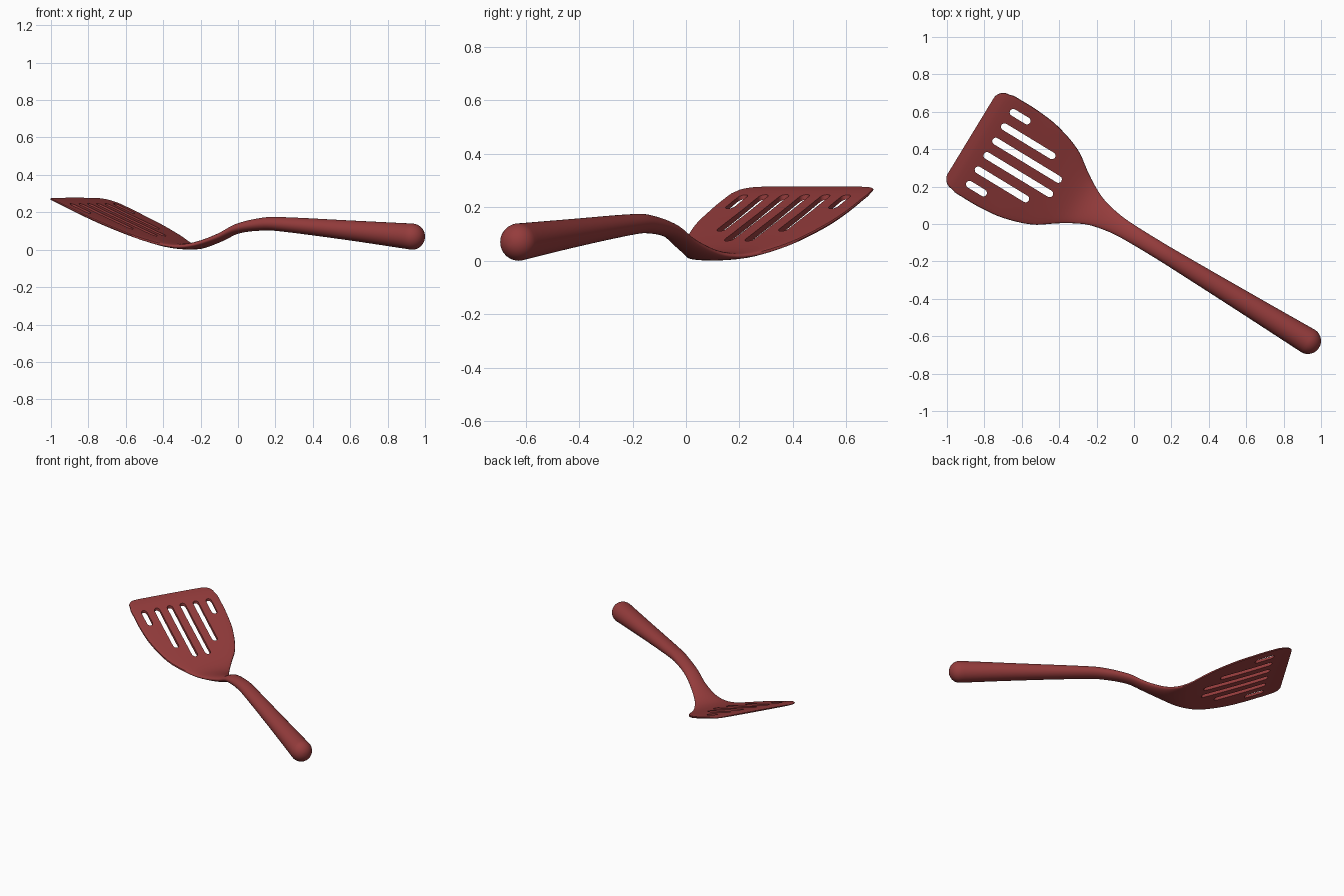
import bpy, bmesh, math
from mathutils import Vector

if "Cube" in bpy.data.objects:
    bpy.data.objects.remove(bpy.data.objects["Cube"])

ANG = math.radians(31.3)
U = Vector((-math.cos(ANG), math.sin(ANG), 0))   # handle -> blade
V = Vector((math.sin(ANG), math.cos(ANG), 0))    # across the blade
ORIGIN = Vector((0.93, -0.625, 0))               # centre of handle end


def place(s, t, z):
    return ORIGIN + U * s + V * t + Vector((0, 0, z))


# stations: distance, half width, centre height, half thickness, edge exponent
KEYS = [
    (0.00, .070, .070, .070, 1.0),
    (0.40, .058, .104, .053, 1.0),
    (0.80, .048, .135, .039, 1.0),
    (0.92, .046, .138, .035, 1.0),
    (1.09, .047, .113, .027, 1.0),
    (1.20, .053, .066, .023, 1.0),
    (1.32, .078, .027, .020, 0.9),
    (1.40, .115, .017, .016, 0.7),
    (1.47, .158, .027, .014, 0.5),
    (1.58, .233, .066, .012, 0.4),
    (1.735, .285, .128, .012, 0.35),
    (1.86, .301, .179, .011, 0.35),
    (1.975, .303, .228, .010, 0.35),
    (2.05, .295, .257, .008, 0.35),
    (2.11, .235, .274, .004, 0.35),
]


def sample(s):
    # smooth cubic interpolation between stations
    i = max(k for k in range(len(KEYS) - 1) if KEYS[k][0] <= s + 1e-9)

    def slope(k, c):
        a, b = KEYS[max(k - 1, 0)], KEYS[min(k + 1, len(KEYS) - 1)]
        return (b[c] - a[c]) / (b[0] - a[0])
    d = KEYS[i + 1][0] - KEYS[i][0]
    x = (s - KEYS[i][0]) / d
    return [(2*x**3 - 3*x*x + 1) * KEYS[i][c] + (x**3 - 2*x*x + x) * d * slope(i, c)
            + (3*x*x - 2*x**3) * KEYS[i + 1][c] + (x**3 - x*x) * d * slope(i + 1, c)
            for c in range(1, 5)]


stations = []
# round handle end
for k in range(1, 10):
    a = math.pi / 2 * k / 10
    r = .07 * math.sin(a)
    stations.append((-.07 * math.cos(a), r, .07, r, 1.0))
# handle, neck and blade
for k in range(84):
    s = 2.05 * k / 84
    stations.append((s, *sample(s)))
# rounded tip corners
for k in range(11):
    a = math.pi / 2 * k / 10
    s = 2.05 + .06 * math.sin(a)
    w, z, h, q = sample(min(s, 2.1099))
    stations.append((s, .235 + .06 * math.cos(a), z, h, q))

# body loft
N = 48
bm = bmesh.new()
rings = []
for s, w, z, h, q in stations:
    ring = []
    for j in range(N):
        a = 2 * math.pi * j / N
        sn = math.sin(a)
        ring.append(bm.verts.new(place(
            s, w * math.cos(a), z + h * math.copysign(abs(sn) ** q if abs(sn) > 1e-6 else 0, sn))))
    rings.append(ring)
for r0, r1 in zip(rings, rings[1:]):
    for j in range(N):
        bm.faces.new((r0[j], r0[(j + 1) % N], r1[(j + 1) % N], r1[j]))
bm.faces.new(rings[0])
bm.faces.new(rings[-1])
bmesh.ops.recalc_face_normals(bm, faces=bm.faces)


def make_object(name, bm):
    me = bpy.data.meshes.new(name)
    bm.to_mesh(me)
    bm.free()
    ob = bpy.data.objects.new(name, me)
    bpy.context.collection.objects.link(ob)
    return ob


spatula = make_object("slotted_spatula", bm)

# slot cutters, mirrored across the blade axis
bm = bmesh.new()
R = .019
for t, start in ((.045, 1.57), (.135, 1.665), (.225, 1.875)):
    for side in (-1, 1):
        outline = []
        for end, base in ((2.0 - R, -math.pi / 2), (start + R, math.pi / 2)):
            for k in range(9):
                a = base + math.pi * k / 8
                outline.append((end + R * math.cos(a), side * t + R * math.sin(a)))
        face = bm.faces.new([bm.verts.new(place(s, y, -.1)) for s, y in outline])
        ext = bmesh.ops.extrude_face_region(bm, geom=[face])
        bmesh.ops.translate(bm, vec=(0, 0, .6),
                            verts=[g for g in ext["geom"] if isinstance(g, bmesh.types.BMVert)])
bmesh.ops.recalc_face_normals(bm, faces=bm.faces)
cutter = make_object("slot_cutter", bm)
cutter.hide_render = True

bpy.context.view_layer.objects.active = spatula
spatula.select_set(True)
mod = spatula.modifiers.new("slots", 'BOOLEAN')
mod.operation = 'DIFFERENCE'
mod.solver = 'EXACT'
mod.object = cutter
bpy.ops.object.modifier_apply(modifier=mod.name)
bpy.data.objects.remove(cutter, do_unlink=True)
bpy.ops.object.shade_smooth_by_angle(angle=math.radians(40))

# red plastic
mat = bpy.data.materials.new("red_plastic")
mat.diffuse_color = (0.30, 0.045, 0.045, 1)
mat.use_nodes = True
mat.node_tree.nodes["Principled BSDF"].inputs["Base Color"].default_value = mat.diffuse_color
spatula.data.materials.append(mat)
